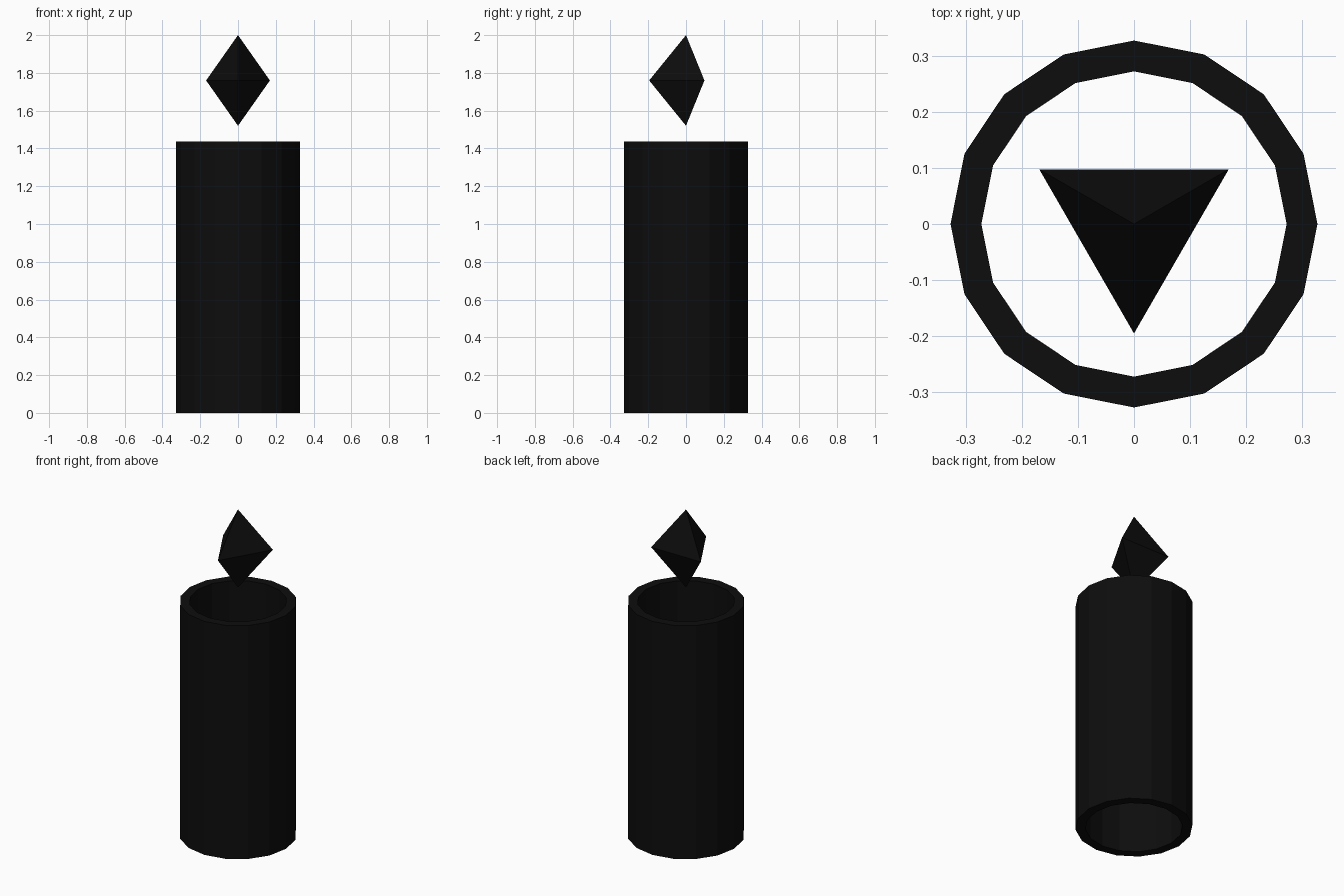
import bpy, bmesh
from math import sin, cos, pi

if "Cube" in bpy.data.objects:
    bpy.data.objects.remove(bpy.data.objects["Cube"])

black = bpy.data.materials.new("black")
black.diffuse_color = (0.004, 0.004, 0.004, 1)
black.use_nodes = True
black.node_tree.nodes["Principled BSDF"].inputs["Base Color"].default_value = black.diffuse_color


def finish(name, bm):
    bmesh.ops.recalc_face_normals(bm, faces=bm.faces)
    mesh = bpy.data.meshes.new(name)
    bm.to_mesh(mesh)
    bm.free()
    mesh.materials.append(black)
    obj = bpy.data.objects.new(name, mesh)
    bpy.context.collection.objects.link(obj)


def ring(bm, sides, radius, z, start=0):
    return [bm.verts.new((radius * cos(start + 2 * pi * i / sides),
                          radius * sin(start + 2 * pi * i / sides), z))
            for i in range(sides)]


# Hollow 16-sided candle body, open right through
SIDES, OUTER, INNER, HEIGHT = 16, 0.327, 0.272, 1.436
bm = bmesh.new()
loops = [ring(bm, SIDES, r, z) for r, z in
         ((OUTER, 0), (OUTER, HEIGHT), (INNER, HEIGHT), (INNER, 0))]
for k in range(4):
    a, b = loops[k], loops[(k + 1) % 4]
    for i in range(SIDES):
        j = (i + 1) % SIDES
        bm.faces.new((a[i], a[j], b[j], b[i]))
finish("candle_body", bm)

# Floating flame: three-sided double pyramid, one corner facing front
bm = bmesh.new()
middle = ring(bm, 3, 0.195, 1.76, -pi / 2)
tips = [bm.verts.new((0, 0, z)) for z in (1.52, 2.0)]
for tip in tips:
    for i in range(3):
        bm.faces.new((middle[i], middle[(i + 1) % 3], tip))
finish("flame", bm)
